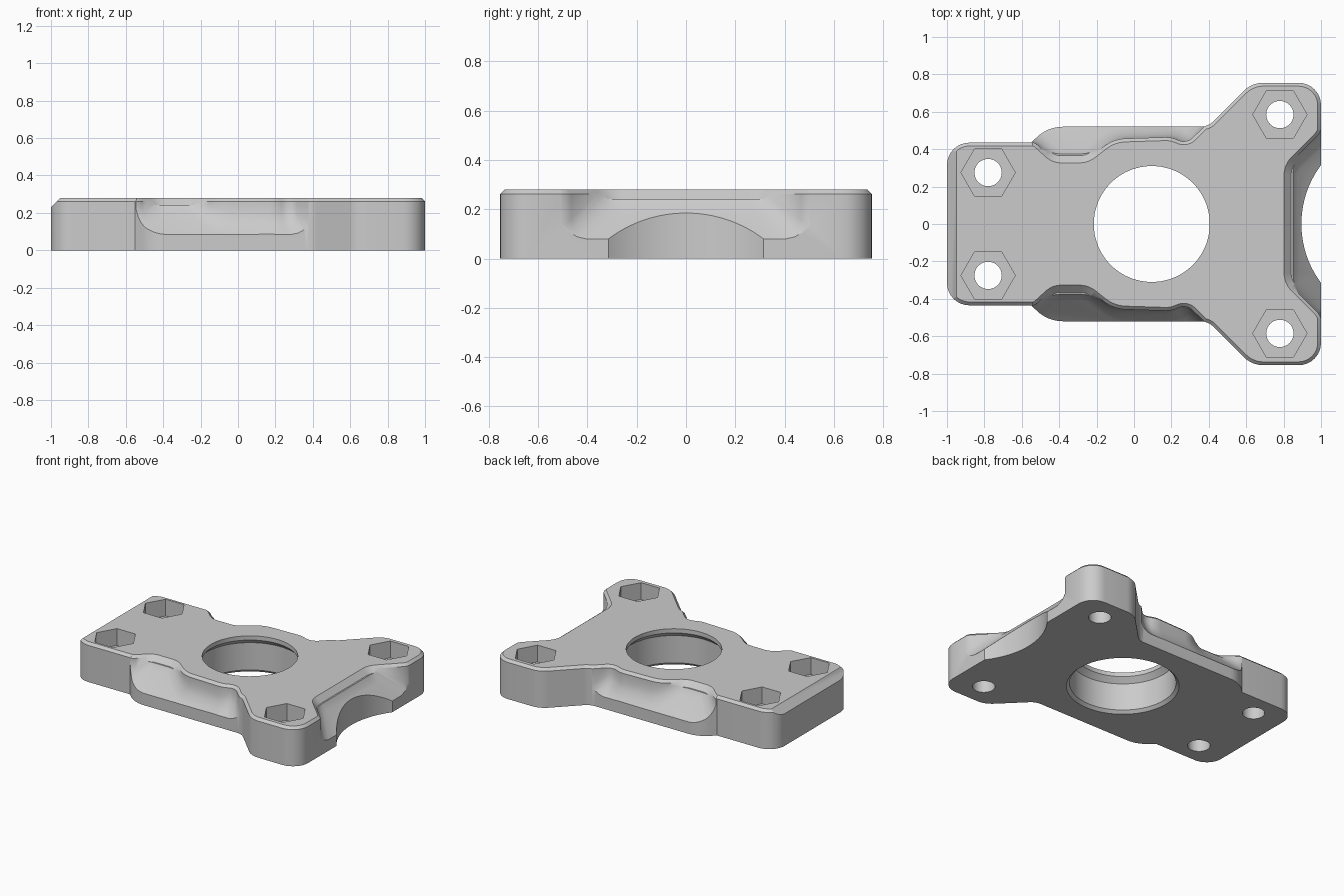
import bpy, bmesh, math
from mathutils import Vector

cube = bpy.data.objects.get("Cube")
if cube:
    bpy.data.objects.remove(cube, do_unlink=True)

TOP = 0.28
RIM = 0.018
grey = bpy.data.materials.new("plain_grey")
grey.use_nodes = True
GREY = (0.6, 0.6, 0.6, 1)
grey.diffuse_color = GREY
grey.node_tree.nodes["Principled BSDF"].inputs["Base Color"].default_value = GREY


def rounded(corners, steps=8):
    """Turn (x, y, radius) corners into a counter-clockwise outline with arcs."""
    out = []
    n = len(corners)
    for i, (x, y, r) in enumerate(corners):
        p = Vector((x, y))
        if r == 0:
            out.append(p)
            continue
        a = (Vector(corners[i - 1][:2]) - p).normalized()
        b = (Vector(corners[(i + 1) % n][:2]) - p).normalized()
        half = math.acos(max(-1, min(1, a.dot(b)))) / 2
        t = r / math.tan(half)
        centre = p + (a + b).normalized() * (r / math.sin(half))
        start, end = p + a * t - centre, p + b * t - centre
        first = math.atan2(start.y, start.x)
        sweep = (math.atan2(end.y, end.x) - first + math.pi) % math.tau - math.pi
        for k in range(steps + 1):
            ang = first + sweep * k / steps
            out.append(centre + Vector((math.cos(ang), math.sin(ang))) * r)
    area = sum(out[i - 1].x * out[i].y - out[i].x * out[i - 1].y for i in range(len(out)))
    return out if area > 0 else out[::-1]


def inset(outline, d):
    """Move a counter-clockwise outline inwards by d."""
    out = []
    for i, p in enumerate(outline):
        a = (p - outline[i - 1]).normalized()
        b = (outline[(i + 1) % len(outline)] - p).normalized()
        na, nb = Vector((-a.y, a.x)), Vector((-b.y, b.x))
        out.append(p + (na + nb) * (d / (1 + na.dot(nb))))
    return out


def level(outline, z):
    return [(p.x, p.y, z) for p in outline]


def loft(name, rings):
    """Closed solid through a stack of matching rings."""
    bm = bmesh.new()
    loops = [[bm.verts.new(co) for co in ring] for ring in rings]
    bm.faces.new(loops[0])
    bm.faces.new(loops[-1])
    for a, b in zip(loops, loops[1:]):
        for k in range(len(a)):
            bm.faces.new((a[k - 1], a[k], b[k], b[k - 1]))
    bmesh.ops.recalc_face_normals(bm, faces=bm.faces)
    mesh = bpy.data.meshes.new(name)
    bm.to_mesh(mesh)
    bm.free()
    mesh.materials.append(grey)
    ob = bpy.data.objects.new(name, mesh)
    bpy.context.collection.objects.link(ob)
    return ob


def revolve(name, profile, x, y, sides):
    """Solid of revolution from (radius, z) pairs."""
    turns = [math.tau * k / sides for k in range(sides)]
    return loft(name, [[(x + r * math.cos(t), y + r * math.sin(t), z) for t in turns]
                       for r, z in profile])


def slope_cutters(name, outline, slope):
    """Cutter with a filleted sloping floor, and one for the fine rim chamfer."""
    rings = []
    for d, h in ((0.06, 0), (0.035, 0.008), (0.015, 0.024), (0, 0.055)):
        rings.append([(p.x, p.y, slope(p) + h) for p in inset(outline, d)])
    rings.append(level(outline, 0.7))
    rim = [level(inset(outline, 0.02), TOP - RIM - 0.02),
           level(inset(outline, -0.04), TOP - RIM + 0.04)]
    return [loft(name, rings), loft(name + "_rim", rim)]


def cut(target, tools):
    bpy.context.view_layer.objects.active = target
    for tool in tools:
        mod = target.modifiers.new("cut", 'BOOLEAN')
        mod.operation, mod.solver, mod.object = 'DIFFERENCE', 'EXACT', tool
        bpy.ops.object.modifier_apply(modifier=mod.name)
        bpy.data.objects.remove(tool, do_unlink=True)


def mirrored(half):
    return half + [(x, -y, r) for x, y, r in reversed(half)]


# Plate: full footprint with two square pads, side ledges and two splayed arms
footprint = rounded(mirrored([
    (1, 0.755, 0.12), (0.63, 0.755, 0.15), (0.395, 0.52, 0.1),
    (-0.46, 0.52, 0.2), (-0.55, 0.435, 0), (-1, 0.435, 0.12)]))
plate = loft("mounting_plate", [level(footprint, 0), level(footprint, TOP - RIM),
                                level(inset(footprint, RIM), TOP)])

# Sloping side ledges that leave a waist and a bulge around the bore
waist = [(-0.8, 0.445, 0), (-0.54, 0.445, 0.1), (-0.43, 0.345, 0.1),
         (-0.25, 0.345, 0.12), (-0.11, 0.455, 0.2), (0.2, 0.465, 0.15),
         (0.28, 0.428, 0.07), (0.75, 0.89, 0), (0.75, 1.1, 0), (-0.8, 1.1, 0)]
tools = []
for s in (1, -1):
    tools += slope_cutters("ledge_cutter", rounded([(x, s * y, r) for x, y, r in waist]),
                           lambda p: 0.605 - abs(p.y))

# Sloping recess between the arms
tools += slope_cutters("recess_cutter", rounded(mirrored([
    (0.82, 0.31, 0.12), (1.005, 0.495, 0.1), (1.005, 0.9, 0), (1.3, 0.9, 0)])),
    lambda p: 1.08 - p.x)

# Chamfer across the left end
wedge = rounded(mirrored([(-0.9, 1, 0), (-1.1, 1, 0)]))
tools.append(loft("end_chamfer_cutter", [[(p.x, p.y, p.x + 1.23) for p in wedge],
                                         level(wedge, 0.6)]))

# Central bore with a narrower lip, round bite in the right end
tools += [revolve("bore_cutter", [(0.367, -0.002), (0.345, 0.02), (0.345, 0.215),
                                  (0.31, 0.25), (0.31, 0.4)], 0.095, 0, 96),
          revolve("bite_cutter", [(0.525, -0.1), (0.525, 0.5)], 1.42, 0, 128)]

# Four bolt holes with hexagonal nut pockets
for x, y in ((-0.78, 0.275), (0.78, 0.585)):
    for s in (1, -1):
        tools.append(revolve("bolt_cutter", [(0.073, -0.1), (0.073, 0.4)], x, s * y, 40))
        tools.append(revolve("nut_cutter", [(0.145, 0.16), (0.145, 0.4)], x, s * y, 6))
cut(plate, tools)

bpy.ops.object.select_all(action='DESELECT')
plate.select_set(True)
bpy.ops.object.shade_smooth_by_angle(angle=math.radians(30))
